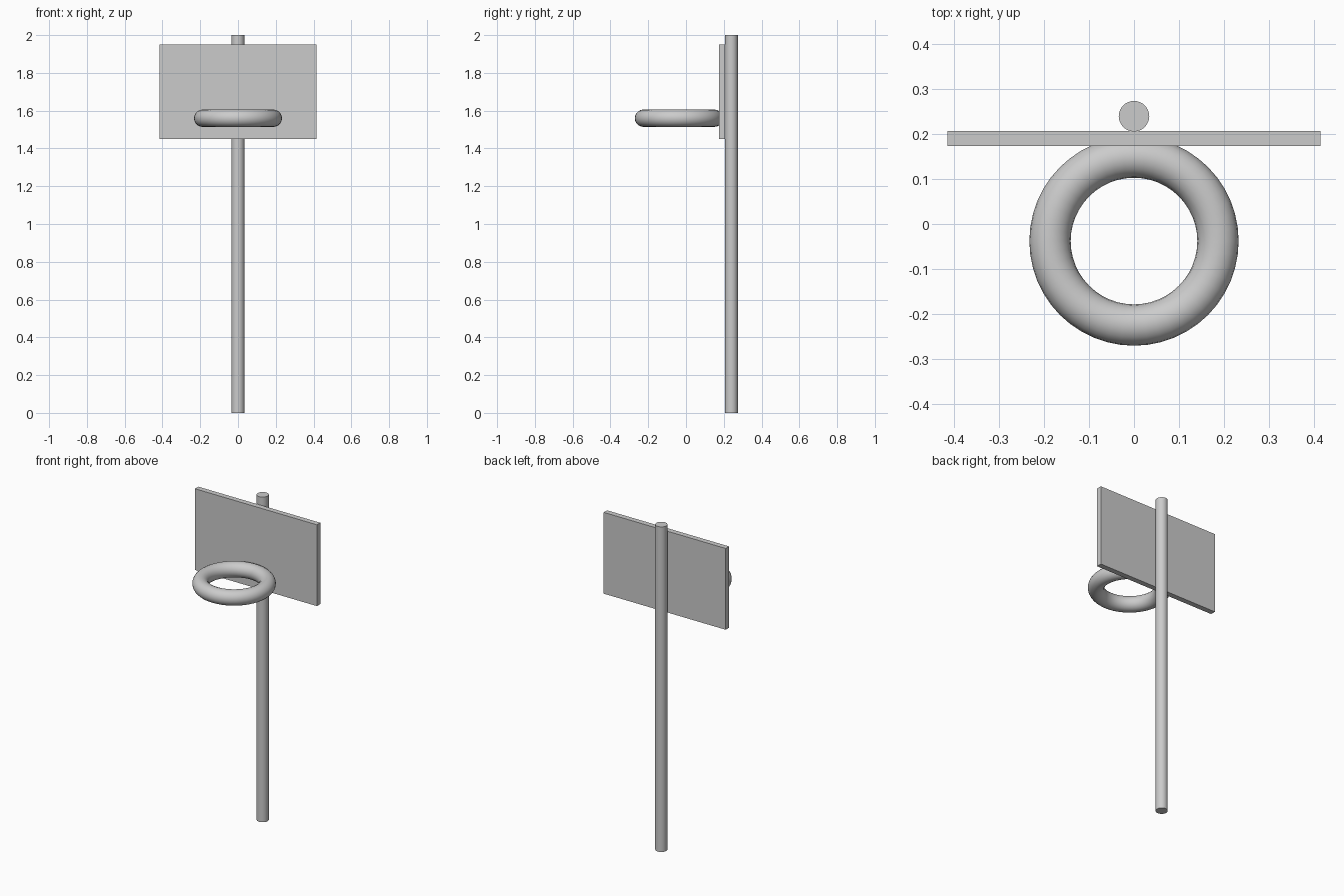
import bpy
import math

if "Cube" in bpy.data.objects:
    bpy.data.objects.remove(bpy.data.objects["Cube"])

grey = bpy.data.materials.new("light grey")
grey.diffuse_color = (0.6, 0.6, 0.6, 1)
grey.use_nodes = True
grey.node_tree.nodes["Principled BSDF"].inputs["Base Color"].default_value = grey.diffuse_color


def finish(name, smooth=False):
    ob = bpy.context.object
    ob.name = name
    ob.data.materials.append(grey)
    if smooth:
        bpy.ops.object.shade_smooth_by_angle(angle=math.radians(35))
    return ob


# Upright pole behind the board
bpy.ops.mesh.primitive_cylinder_add(vertices=32, radius=0.034, depth=2.0,
                                    location=(0, 0.24, 1.0))
finish("pole", True)

# Flat backboard
bpy.ops.mesh.primitive_cube_add(size=1, location=(0, 0.1905, 1.70))
board = finish("backboard")
board.scale = (0.83, 0.033, 0.50)
bpy.ops.object.transform_apply(location=False, rotation=False, scale=True)

# Hoop, its rear edge sunk into the board
bpy.ops.mesh.primitive_torus_add(major_segments=48, minor_segments=20,
                                 major_radius=0.187, minor_radius=0.046,
                                 location=(0, -0.038, 1.56))
finish("hoop", True)
